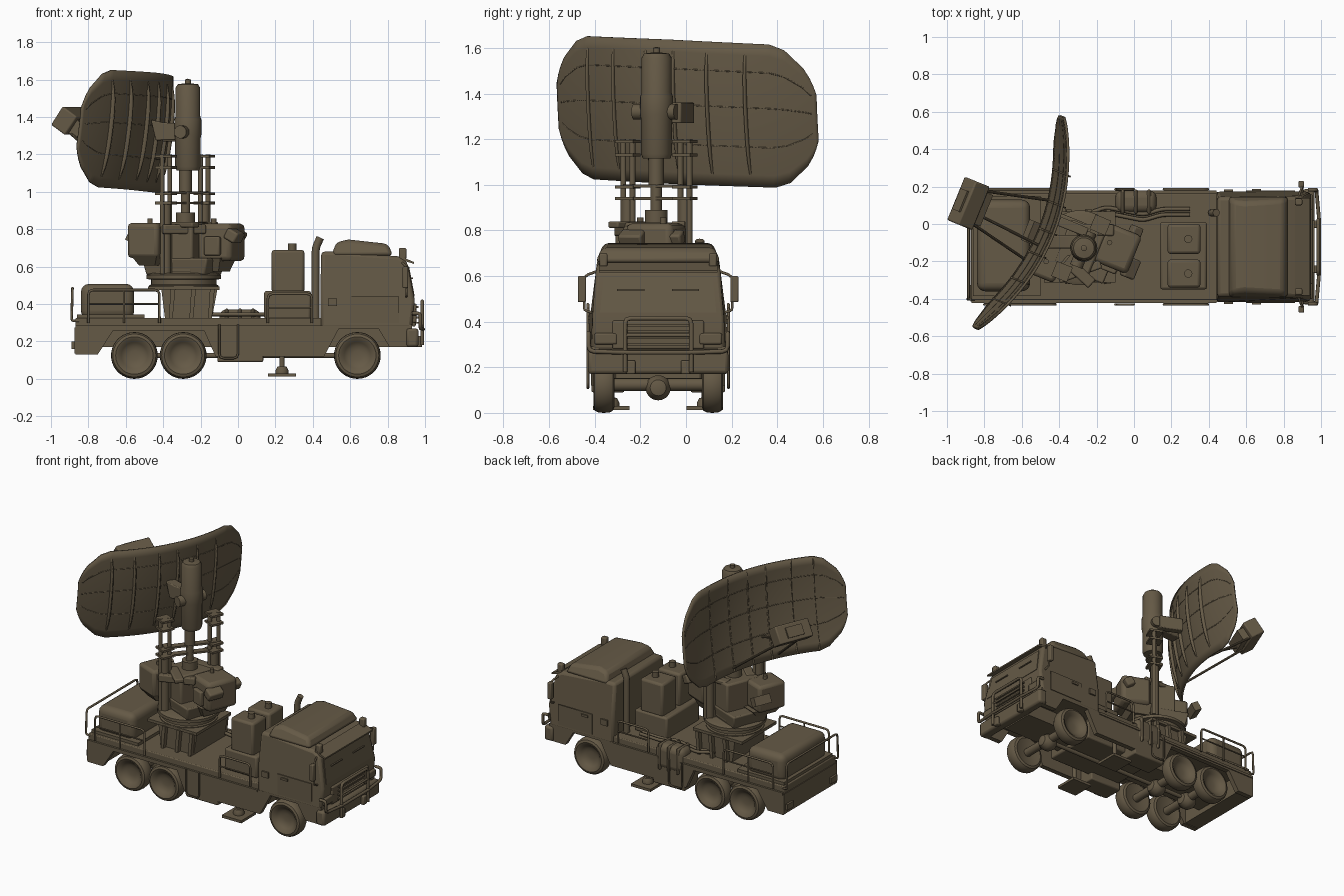
import bpy, bmesh, math
from mathutils import Vector, Matrix

C = -0.122                          # centre plane of the truck in y
YAW = math.radians(-22.2)           # turret heading
drab = bpy.data.materials.new("drab_olive_brown")
drab.diffuse_color = (0.130, 0.101, 0.061, 1)


def finish(name, bm, bevel=0.0, smooth=False, seg=2):
    bmesh.ops.recalc_face_normals(bm, faces=bm.faces)
    me = bpy.data.meshes.new(name)
    bm.to_mesh(me)
    bm.free()
    ob = bpy.data.objects.new(name, me)
    bpy.context.collection.objects.link(ob)
    me.materials.append(drab)
    if bevel:
        m = ob.modifiers.new("bevel", 'BEVEL')
        m.width, m.segments, m.limit_method = bevel, seg, 'ANGLE'
    if smooth:
        bpy.ops.object.select_all(action='DESELECT')
        ob.select_set(True)
        bpy.context.view_layer.objects.active = ob
        bpy.ops.object.shade_smooth_by_angle(angle=math.radians(35))
    return ob


def obox(name, c, size, yaw=0.0, tilt=0.0, bevel=0.0, top=1.0, seg=2):
    """Box by centre and size; top scales the upper face."""
    bm = bmesh.new()
    bmesh.ops.create_cube(bm, size=1)
    for v in bm.verts:
        k = top if v.co.z > 0 else 1
        v.co = Vector((v.co.x * size[0] * k, v.co.y * size[1] * k, v.co.z * size[2]))
    bm.transform(Matrix.Translation(c) @ Matrix.Rotation(yaw, 4, 'Z') @ Matrix.Rotation(tilt, 4, 'Y'))
    return finish(name, bm, bevel, bevel > 0, seg)


def box(name, x0, x1, y0, y1, z0, z1, **k):
    return obox(name, ((x0 + x1) / 2, (y0 + y1) / 2, (z0 + z1) / 2), (x1 - x0, y1 - y0, z1 - z0), **k)


def prism(name, pts, y0, y1, bevel=0.0, shape=None):
    """Side profile in x,z extruded along y."""
    bm = bmesh.new()
    f = bm.faces.new([bm.verts.new((x, y0, z)) for x, z in pts])
    r = bmesh.ops.extrude_face_region(bm, geom=[f])
    for v in r['geom']:
        if isinstance(v, bmesh.types.BMVert):
            v.co.y = y1
    if shape:
        for v in bm.verts:
            v.co.y = C + (v.co.y - C) * shape(v.co)
    return finish(name, bm, bevel, bevel > 0)


def lathe(name, prof, p, axis=(0, 0, 1), n=28):
    """Profile of (radius, height) turned around an axis through p."""
    bm = bmesh.new()
    vs = [bm.verts.new((r, 0, h)) for r, h in prof]
    es = [bm.edges.new(e) for e in zip(vs, vs[1:])]
    bmesh.ops.spin(bm, geom=vs + es, cent=(0, 0, 0), axis=(0, 0, 1), angle=2 * math.pi, steps=n)
    bmesh.ops.remove_doubles(bm, verts=bm.verts, dist=1e-5)
    q = Vector((0, 0, 1)).rotation_difference(Vector(axis)).to_matrix().to_4x4()
    bm.transform(Matrix.Translation(p) @ q)
    return finish(name, bm, 0, True)


def rod(name, a, b, r, n=16):
    a, b = Vector(a), Vector(b)
    L = (b - a).length
    return lathe(name, [(0, 0), (r, 0), (r, L), (0, L)], a, (b - a).normalized(), n)


def tube(name, pts, r):
    """Bent pipe through points, with rounded corners."""
    cu = bpy.data.curves.new(name, 'CURVE')
    cu.dimensions, cu.bevel_depth, cu.bevel_resolution, cu.use_fill_caps = '3D', r, 2, True
    P = [Vector(p) for p in pts]
    out = [P[0]]
    for a, b, c in zip(P, P[1:], P[2:]):
        d = min(0.025, (a - b).length / 3, (c - b).length / 3)
        s, e = b + (a - b).normalized() * d, b + (c - b).normalized() * d
        out += [s, (s + e) / 4 + b / 2, e]
    out.append(P[-1])
    sp = cu.splines.new('POLY')
    sp.points.add(len(out) - 1)
    for q, p in zip(sp.points, out):
        q.co = (*p, 1)
    ob = bpy.data.objects.new(name, cu)
    bpy.context.collection.objects.link(ob)
    cu.materials.append(drab)
    bpy.ops.object.select_all(action='DESELECT')
    ob.select_set(True)
    bpy.context.view_layer.objects.active = ob
    bpy.ops.object.convert(target='MESH')


# ---- chassis and deck
box("chassis_frame", -0.85, 0.90, C - 0.12, C + 0.12, 0.17, 0.27)
box("deck", -0.87, 0.45, C - 0.285, C + 0.285, 0.26, 0.325, bevel=0.006)
box("rear_panel", -0.875, -0.76, C - 0.292, C + 0.292, 0.135, 0.275)
box("belly_box", -0.10, 0.45, C - 0.19, C + 0.19, 0.14, 0.27, bevel=0.01)
skirt = [(-0.87, 0.28), (-0.87, 0.13), (-0.75, 0.13), (-0.67, 0.255), (-0.18, 0.255), (-0.12, 0.12),
         (0.46, 0.12), (0.54, 0.27), (0.75, 0.27), (0.81, 0.17), (0.93, 0.17), (0.93, 0.29), (0.0, 0.28)]
box("left_tool_locker", -0.11, 0.135, -0.415, -0.27, 0.09, 0.27, bevel=0.008)
box("right_tool_locker", -0.11, 0.135, 0.02, 0.172, 0.09, 0.27, bevel=0.008)
box("cooler_tank", -0.10, 0.12, 0.06, 0.18, 0.20, 0.372, bevel=0.04, seg=4)
for i in range(3):
    box("tank_strap", -0.07 + i * 0.07, -0.05 + i * 0.07, 0.055, 0.185, 0.195, 0.377, bevel=0.04)
for s in (-1, 1):
    Y = lambda d: C + s * d
    prism("side_skirt", skirt, Y(0.26), Y(0.294))
    box("skirt_trim", -0.87, 0.44, Y(0.293) - 0.007, Y(0.293) + 0.007, 0.268, 0.285)
    # wheels with smooth dished sides
    for x in (-0.554, -0.293, 0.638):
        lathe("wheel", [(0, -0.03), (0.06, -0.035), (0.10, -0.046), (0.115, -0.04), (0.123, -0.025), (0.125, 0),
                        (0.123, 0.025), (0.115, 0.04), (0.10, 0.046), (0.085, 0.04), (0.07, 0.025), (0.05, 0.012),
                        (0.025, 0.008), (0, 0.007)], (x, Y(0.238), 0.125), (0, s, 0), 36)
    # outrigger jacks
    yj = Y(0.205)
    box("jack_leg", 0.205, 0.265, yj - 0.03, yj + 0.03, 0.19, 0.27)
    rod("jack_piston", (0.235, yj, 0.03), (0.235, yj, 0.2), 0.014)
    lathe("jack_ball", [(0, 0.04), (0.025, 0.035), (0.035, 0.015), (0.035, 0)], (0.235, yj, 0.03))
    box("jack_pad", 0.16, 0.31, yj - 0.08, yj + 0.08, 0.012, 0.03)
    # side railings
    yr = Y(0.308)
    tube("rear_side_rail", [(-0.80, yr, 0.30), (-0.80, yr, 0.475), (-0.42, yr, 0.475), (-0.42, yr, 0.30)], 0.007)
    tube("rear_side_rail_post", [(-0.61, yr, 0.30), (-0.61, yr, 0.475)], 0.006)
    tube("rear_side_rail_mid", [(-0.80, yr, 0.40), (-0.42, yr, 0.40)], 0.005)
    tube("front_side_rail", [(0.16, yr, 0.30), (0.16, yr, 0.455), (0.395, yr, 0.455), (0.395, yr, 0.30)], 0.007)
    tube("front_side_rail_mid", [(0.16, yr, 0.38), (0.395, yr, 0.38)], 0.005)
    tube("boarding_ladder", [(-0.10, yr, 0.29), (-0.10, yr, 0.11), (0.0, yr, 0.11), (0.0, yr, 0.29)], 0.006)
    box("tail_light", -0.89, -0.87, Y(0.24) - 0.035, Y(0.24) + 0.035, 0.16, 0.2)
    # cab side details
    box("door_plate", 0.60, 0.86, Y(0.297) - 0.003, Y(0.297) + 0.003, 0.30, 0.44)
    box("door_handle", 0.63, 0.68, Y(0.302) - 0.006, Y(0.302) + 0.006, 0.41, 0.425)
    box("cab_locker_plate", 0.48, 0.53, Y(0.30) - 0.006, Y(0.30) + 0.006, 0.39, 0.43)
    tube("mirror_arm", [(0.88, Y(0.27), 0.62), (0.90, Y(0.325), 0.60), (0.90, Y(0.325), 0.45), (0.90, Y(0.29), 0.44)], 0.006)
    box("mirror", 0.88, 0.91, Y(0.334) - 0.018, Y(0.334) + 0.018, 0.485, 0.60, bevel=0.006)
    box("roof_lamp", 0.86, 0.90, Y(0.24) - 0.018, Y(0.24) + 0.018, 0.64, 0.70, bevel=0.008)
    box("headlight", 0.93, 0.955, Y(0.23) - 0.05, Y(0.23) + 0.05, 0.30, 0.35, bevel=0.008)
    box("wiper", 0.925, 0.935, Y(0.12) - 0.06, Y(0.12) + 0.06, 0.535, 0.542)
    box("tow_hook", 0.95, 0.985, Y(0.12) - 0.02, Y(0.12) + 0.02, 0.17, 0.23, bevel=0.006)
tube("rear_rail", [(-0.85, C - 0.28, 0.31), (-0.89, C - 0.28, 0.31), (-0.885, C - 0.28, 0.485),
                   (-0.885, C + 0.28, 0.485), (-0.89, C + 0.28, 0.31), (-0.85, C + 0.28, 0.31)], 0.007)
for x in (-0.554, -0.293, 0.638):
    rod("axle", (x, C - 0.21, 0.124), (x, C + 0.21, 0.124), 0.028)
    lathe("differential", [(0, -0.06), (0.035, -0.05), (0.055, -0.02), (0.055, 0.02), (0.035, 0.05), (0, 0.06)],
          (x, C, 0.11), (1, 0, 0))
rod("drive_shaft", (-0.55, C, 0.125), (0.64, C, 0.125), 0.014)

# ---- cab
cab = [(0.44, 0.27), (0.93, 0.27), (0.945, 0.42), (0.905, 0.625), (0.86, 0.655), (0.53, 0.68), (0.445, 0.68), (0.44, 0.45)]
taper = lambda co: 1 - 0.45 * max(0, co.z - 0.46)
prism("cab_body", cab, C - 0.295, C + 0.295, 0.018, taper)
prism("cab_roof", [(0.50, 0.66), (0.525, 0.73), (0.59, 0.745), (0.80, 0.722), (0.83, 0.66)], C - 0.275, C + 0.275, 0.02,
      lambda co: 1 - 1.9 * max(0, co.z - 0.67))
prism("sun_visor", [(0.86, 0.64), (0.94, 0.615), (0.94, 0.625), (0.86, 0.66)], C - 0.26, C + 0.26)
prism("windshield", [(0.935, 0.44), (0.945, 0.44), (0.915, 0.60), (0.905, 0.60)], C - 0.255, C + 0.255, 0, taper)
prism("front_grille", [(0.93, 0.28), (0.95, 0.28), (0.955, 0.40), (0.93, 0.41)], C - 0.20, C + 0.20, 0.006)
for i in range(4):
    box("grille_bar", 0.95, 0.965, C - 0.14, C + 0.14, 0.295 + i * 0.028, 0.305 + i * 0.028)
box("front_bumper", 0.90, 0.965, C - 0.308, C + 0.308, 0.17, 0.27, bevel=0.015)
tube("bull_bar_wide", [(0.93, C - 0.305, 0.35), (0.975, C - 0.305, 0.35), (0.975, C - 0.305, 0.27), (0.99, C - 0.14, 0.265),
                       (0.99, C + 0.14, 0.265), (0.975, C + 0.305, 0.27), (0.975, C + 0.305, 0.35), (0.93, C + 0.305, 0.35)], 0.01)
tube("bull_bar_centre", [(0.985, C - 0.145, 0.18), (0.985, C - 0.145, 0.415), (0.985, C + 0.145, 0.415), (0.985, C + 0.145, 0.18)], 0.01)
tube("bull_bar_cross", [(0.985, C - 0.145, 0.34), (0.985, C + 0.145, 0.34)], 0.008)

# ---- power unit and exhaust behind the cab
box("power_unit_base", 0.14, 0.39, -0.35, 0.01, 0.32, 0.47, bevel=0.012)
box("power_unit_front", 0.18, 0.355, -0.34, -0.19, 0.46, 0.69, bevel=0.015)
box("power_unit_back", 0.18, 0.355, -0.16, 0.0, 0.46, 0.69, bevel=0.015)
for y in (-0.265, -0.08):
    rod("filler_cap", (0.29, y, 0.68), (0.29, y, 0.725), 0.022)
tube("exhaust_pipe", [(0.415, 0.06, 0.32), (0.415, 0.06, 0.70), (0.44, 0.06, 0.755)], 0.021)
for dy in (0.0, 0.03):
    tube("hose", [(0.30, 0.05 + dy, 0.35), (0.15, 0.05 + dy, 0.345), (0.05, 0.02 + dy, 0.345), (-0.15, 0.06 + dy, 0.345),
                  (-0.26, 0.02 + dy, 0.36)], 0.011)

# ---- rear equipment box
box("rear_equipment_box", -0.84, -0.555, -0.36, 0.13, 0.32, 0.508, bevel=0.045, seg=4)
box("rear_box_step", -0.86, -0.5, -0.385, 0.15, 0.32, 0.345)

# ---- turret
T = Vector((-0.29, -0.127, 0))
U, V = Vector((math.cos(YAW), math.sin(YAW), 0)), Vector((-math.sin(YAW), math.cos(YAW), 0))
at = lambda u, v, z: T + U * u + V * v + Vector((0, 0, z))
prism("turret_pedestal", [(-0.39, 0.32), (-0.14, 0.32), (-0.11, 0.48), (-0.41, 0.48)], C - 0.17, C + 0.17)
for y in (C - 0.18, C + 0.18):
    for x in (-0.36, -0.25, -0.15):
        prism("pedestal_rib", [(x - 0.01, 0.32), (x + 0.01, 0.32), (x + 0.025, 0.48), (x, 0.48)], y - 0.02, y + 0.02)
box("turntable_plate", -0.48, -0.10, C - 0.19, C + 0.19, 0.475, 0.495)
lathe("turntable", [(0, 0), (0.185, 0), (0.185, 0.02), (0.175, 0.025), (0.175, 0.05), (0.20, 0.055),
                    (0.20, 0.075), (0.18, 0.085), (0, 0.085)], (T.x, T.y, 0.48), n=40)
obox("turret_column", at(0, 0, 0.70), (0.20, 0.25, 0.27), YAW, bevel=0.012)
obox("turret_lower_body", at(0, 0, 0.60), (0.34, 0.24, 0.09), YAW, bevel=0.01, top=1.12)
obox("left_cabinet", (-0.475, -0.19, 0.74), (0.18, 0.20, 0.185), YAW, bevel=0.02)
obox("left_cabinet_skirt", (-0.46, -0.18, 0.63), (0.09, 0.14, 0.05), YAW, top=1.6)
obox("left_cabinet_panel", at(-0.145, -0.165, 0.73), (0.09, 0.03, 0.12), YAW, bevel=0.006)
obox("left_cabinet_vent", at(-0.27, -0.02, 0.76), (0.05, 0.12, 0.06), YAW, tilt=0.5)
obox("right_cabinet", (-0.09, -0.13, 0.73), (0.20, 0.22, 0.20), YAW, bevel=0.025)
obox("right_cabinet_skirt", (-0.13, -0.13, 0.61), (0.12, 0.16, 0.07), YAW, top=1.4)
obox("right_cabinet_panel", (-0.135, -0.235, 0.71), (0.09, 0.04, 0.10), YAW, bevel=0.008)
obox("right_cabinet_lamp", (-0.02, -0.235, 0.765), (0.07, 0.11, 0.06), YAW, tilt=0.5, bevel=0.01)
obox("right_cabinet_hood", (0.0, -0.06, 0.765), (0.06, 0.10, 0.06), YAW, tilt=0.5, bevel=0.01)
obox("turret_side_case", (-0.29, -0.255, 0.80), (0.24, 0.045, 0.05), math.radians(20), bevel=0.008)
for v in (-0.12, 0.12):
    obox("turret_top_case", at(0.04, v, 0.825), (0.20, 0.06, 0.03), YAW + v * 3, bevel=0.008)
for x, y in ((-0.47, -0.2), (-0.13, -0.1)):
    rod("cabinet_knob", (x, y, 0.82), (x, y, 0.857), 0.014)

# ---- mast
rod("mast_lower", at(0.01, 0, 0.55), at(0.01, 0, 0.89), 0.05)
rod("mast_middle", at(0.01, 0, 0.88), at(0.01, 0, 1.06), 0.025)
rod("mast_upper", at(0.01, 0, 1.0), at(0.01, 0, 1.14), 0.034)
for px, py in ((-0.385, -0.255), (-0.18, -0.005)):
    for k in (-1, 1):
        rod("lift_rod", (px + k * 0.02, py + k * 0.02, 0.56), (px + k * 0.02, py + k * 0.02, 1.2), 0.013)
    rod("lift_cylinder", (px, py, 0.56), (px, py, 0.94), 0.028)
    for z in (0.94, 0.99, 1.13, 1.19):
        obox("lift_flange", (px, py, z), (0.09, 0.085, 0.014), YAW)
for z in (0.94, 0.995):
    obox("mast_yoke", (-0.282, -0.13, z), (0.34, 0.045, 0.012), math.atan2(0.25, 0.205))
lathe("antenna_drive", [(0, 0), (0.06, 0), (0.068, 0.02), (0.068, 0.17), (0.072, 0.19), (0.072, 0.27), (0.066, 0.29),
                        (0.066, 0.44), (0.055, 0.46), (0.016, 0.465), (0.016, 0.485), (0, 0.49)], (-0.268, -0.129, 1.115))
rod("tilt_axle", at(0.02, -0.10, 1.32), at(0.02, 0.10, 1.32), 0.035)
prism("dish_arm", [(-0.25, 1.28), (-0.25, 1.365), (-0.40, 1.37), (-0.465, 1.385), (-0.44, 1.275)], -0.13, -0.06, 0.006)
obox("dish_mount", at(-0.075, 0.09, 1.315), (0.16, 0.05, 0.09), YAW, bevel=0.006)

# ---- dish: offset paraboloid with rounded ends
APEX = Vector((-0.435, -0.065, 1.32))
EDGE = ((0, 0.316), (0.70, 0.313), (0.80, 0.29), (0.92, 0.215), (0.97, 0.16), (1, 0.10))


def half_height(t):
    t = min(abs(t), 1)
    for (a, ha), (b, hb) in zip(EDGE, EDGE[1:]):
        if t <= b:
            return ha + (hb - ha) * (t - a) / (b - a)


def dish(t, s, back=0.0):
    h = half_height(t) * s
    d = 0.175 * t * t + 0.02 * (1 - h / 0.316) ** 2 - back
    return APEX + V * 0.612 * t - U * d + Vector((0, 0, h - 0.026 * t))


def sheet(name, fn, nu, nv, thick):
    bm = bmesh.new()
    g = [[bm.verts.new(fn(i / nu, j / nv)) for j in range(nv + 1)] for i in range(nu + 1)]
    for i in range(nu):
        for j in range(nv):
            bm.faces.new((g[i][j], g[i + 1][j], g[i + 1][j + 1], g[i][j + 1]))
    ob = finish(name, bm, 0, True)
    m = ob.modifiers.new("thickness", 'SOLIDIFY')
    m.thickness, m.offset = thick, 0


sheet("dish_reflector", lambda a, b: dish(2 * a - 1, 2 * b - 1), 100, 12, 0.014)
for t in (-0.70, -0.47, -0.2, 0.02, 0.27, 0.54):
    sheet("dish_rib", lambda a, b: dish(t, (2 * a - 1) * 0.98, -0.009 + 0.037 * b * (1 - (2 * a - 1) ** 4)), 12, 1, 0.009)
for s in (-0.45, 0.1, 0.6):
    sheet("dish_stringer", lambda a, b: dish((2 * a - 1) * 0.97, s, -0.009 + 0.018 * b), 100, 1, 0.005)

# ---- feed horn and its struts
F = Vector((-0.885, 0.11, 1.38))
obox("feed_box", F, (0.10, 0.25, 0.12), YAW, tilt=0.6, bevel=0.008)
obox("feed_mouth", F + U * 0.05 + Vector((0, 0, -0.035)), (0.08, 0.18, 0.08), YAW, tilt=0.6)
obox("feed_cap", F - U * 0.03 + Vector((0, 0, 0.02)), (0.05, 0.12, 0.07), YAW, tilt=0.6)
for t, s, v in ((-0.28, -0.92, -0.08), (0.28, -0.92, 0.08), (-0.12, -0.5, -0.03)):
    rod("feed_strut", dish(t, s), F + V * v + Vector((0, 0, -0.05)), 0.008, 10)
